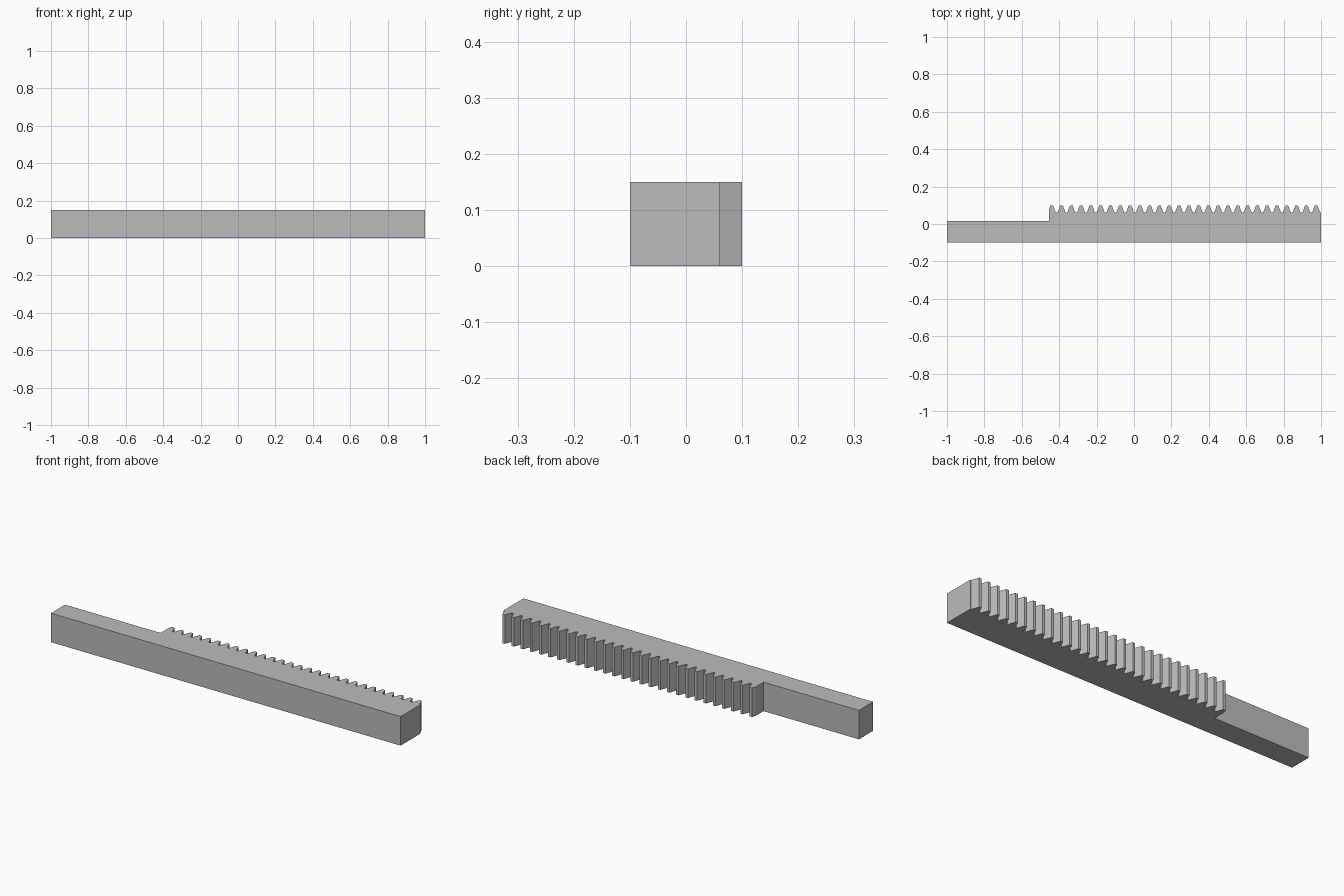
import bpy
import bmesh
import math

cube = bpy.data.objects.get("Cube")
if cube:
    bpy.data.objects.remove(cube, do_unlink=True)

HEIGHT = 0.15
BACK, SHANK, ROOT, TIP = -0.1, 0.015, 0.061, 0.1
STEP_X = -0.454
TEETH = 28
MODULE = 1 / 60
PITCH = math.pi * MODULE
SLOPE = math.tan(math.radians(20))

# Plain grey metal
steel = bpy.data.materials.new("grey steel")
steel.use_nodes = True
steel.diffuse_color = (0.5, 0.5, 0.5, 1)
steel.node_tree.nodes["Principled BSDF"].inputs["Base Color"].default_value = (0.5, 0.5, 0.5, 1)

# Tooth half widths at the tip and at the root
tip_half = PITCH / 4 - MODULE * SLOPE
root_half = tip_half + (TIP - ROOT) * SLOPE

# Bar outline: shank end, then the straight-flanked teeth from right to left
outline = [(-1, SHANK), (-1, BACK), (1, BACK), (1, ROOT)]
for i in range(TEETH):
    x = 1 - PITCH * (i + 0.5)
    outline += [(x + root_half, ROOT), (x + tip_half, TIP), (x - tip_half, TIP)]
    if i < TEETH - 1:
        outline.append((x - root_half, ROOT))

# The first tooth is cut off by the step down to the shank
cut_y = TIP - (x - tip_half - STEP_X) / SLOPE
outline += [(STEP_X, cut_y), (STEP_X, SHANK)]

# Extrude the outline into the rack
bm = bmesh.new()
base = bm.faces.new([bm.verts.new((px, py, 0)) for px, py in outline])
top = bmesh.ops.extrude_face_region(bm, geom=[base])["geom"]
bmesh.ops.translate(bm, vec=(0, 0, HEIGHT),
                    verts=[g for g in top if isinstance(g, bmesh.types.BMVert)])
bmesh.ops.recalc_face_normals(bm, faces=bm.faces)
mesh = bpy.data.meshes.new("gear_rack")
bm.to_mesh(mesh)
bm.free()
mesh.materials.append(steel)
bpy.context.collection.objects.link(bpy.data.objects.new("gear_rack", mesh))
